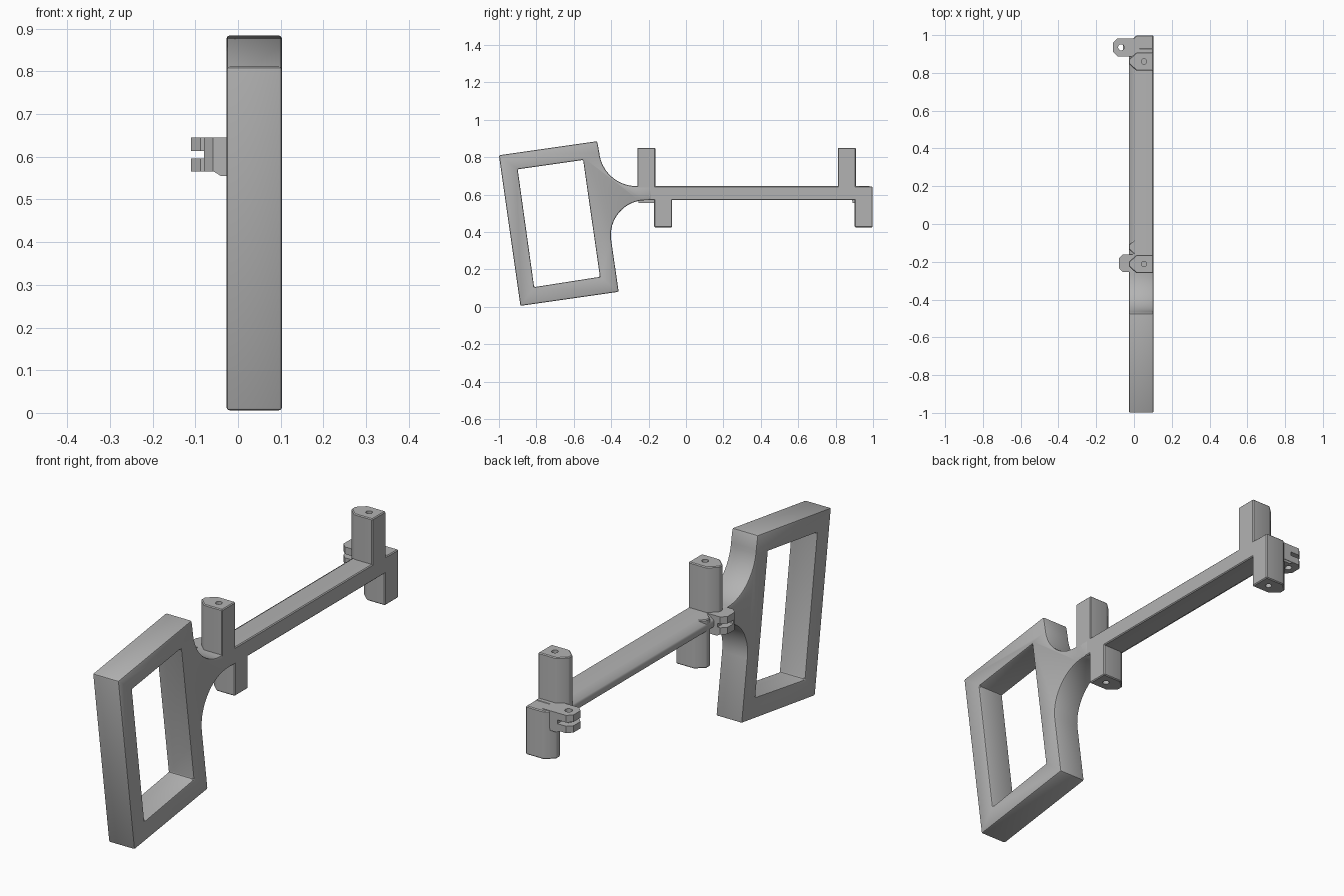
import bpy, math
from mathutils import Vector

cube = bpy.data.objects.get("Cube")
if cube:
    bpy.data.objects.remove(cube, do_unlink=True)

grey = bpy.data.materials.new("plain grey")
grey.use_nodes = True
colour = (0.45, 0.45, 0.45, 1)
grey.diffuse_color = colour
grey.node_tree.nodes["Principled BSDF"].inputs["Base Color"].default_value = colour

LEFT, RIGHT = 0.103, -0.027


def prism(name, outline, axis, low, high):
    """Extrude a 2D outline along x, y or z."""
    def place(p, t):
        return {"x": (t, p[0], p[1]), "y": (p[0], t, p[1]), "z": (p[0], p[1], t)}[axis]
    n = len(outline)
    area = sum(outline[i - 1][0] * outline[i][1] - outline[i][0] * outline[i - 1][1] for i in range(n))
    if (area < 0) != (axis == "y"):
        outline = outline[::-1]
    verts = [place(p, low) for p in outline] + [place(p, high) for p in outline]
    faces = [tuple(reversed(range(n))), tuple(range(n, 2 * n))]
    faces += [(i, (i + 1) % n, (i + 1) % n + n, i + n) for i in range(n)]
    mesh = bpy.data.meshes.new(name)
    mesh.from_pydata(verts, [], faces)
    mesh.materials.append(grey)
    obj = bpy.data.objects.new(name, mesh)
    bpy.context.collection.objects.link(obj)
    return obj


def activate(obj):
    bpy.ops.object.select_all(action="DESELECT")
    obj.select_set(True)
    bpy.context.view_layer.objects.active = obj


def cut(obj, cutter):
    activate(obj)
    mod = obj.modifiers.new("cut", "BOOLEAN")
    mod.operation, mod.solver, mod.object = "DIFFERENCE", "EXACT", cutter
    bpy.ops.object.modifier_apply(modifier=mod.name)
    bpy.data.objects.remove(cutter, do_unlink=True)


def soften(obj, width, segments=2):
    activate(obj)
    mod = obj.modifiers.new("soft edges", "BEVEL")
    mod.width, mod.segments = width, segments
    mod.limit_method, mod.angle_limit = "ANGLE", math.radians(30)
    bpy.ops.object.modifier_apply(modifier=mod.name)
    bpy.ops.object.shade_smooth_by_angle(angle=math.radians(30))


def arc(cx, cy, r, start, end, steps=16):
    return [(cx + r * math.cos(math.radians(start + (end - start) * i / steps)),
             cy + r * math.sin(math.radians(start + (end - start) * i / steps)))
            for i in range(steps + 1)]


def drill(obj, x, y, low, high, r=0.014):
    cut(obj, prism("drill", arc(x, y, r, 0, 345, 23), "z", low, high))


# Tilted handle flaring into the bar
outline = [(-0.885, 0.005), (-1.0, 0.81), (-0.475, 0.885)]
outline += arc(-0.265, 0.845, 0.2, 186, 270)
outline += [(-0.18, 0.645), (-0.18, 0.57)]
outline += arc(-0.215, 0.383, 0.187, 90, 188)
outline += [(-0.36, 0.08)]
handle = prism("handle", outline, "x", RIGHT, LEFT)
window = [(-0.9, 0.735), (-0.55, 0.785), (-0.46, 0.16), (-0.812, 0.105)]
cut(handle, prism("window", window, "x", -0.2, 0.2))
soften(handle, 0.009)

# Long bar, chamfered along its right side
bar = prism("bar", [(LEFT, 0.57), (LEFT, 0.645), (0.005, 0.645), (RIGHT, 0.622),
                    (RIGHT, 0.593), (0.005, 0.57)], "y", -0.2, 0.93)
soften(bar, 0.004, 1)


# Five-sided posts above and below the bar, with blind holes
def post(name, y, low, high, hole_z):
    shape = [(LEFT, y - 0.048), (LEFT, y + 0.048), (0.012, y + 0.048), (RIGHT, y + 0.012),
             (RIGHT, y - 0.012), (0.012, y - 0.048)]
    obj = prism(name, shape, "z", low, high)
    soften(obj, 0.004, 1)
    drill(obj, 0.053, y, hole_z - 0.08, hole_z + 0.08)


for label, y in (("front", -0.212), ("rear", 0.86)):
    post(label + "_upper_post", y, 0.58, 0.85, 0.85)
    post(label + "_lower_post", y + 0.09, 0.425, 0.643, 0.425)


# Slotted lugs on the right side
def lug(name, x, y, slot_y):
    h, c = 0.047, 0.022
    shape = [(0.03, y - h), (x + c, y - h), (x, y - h + c), (x, y + h - c), (x + c, y + h), (0.03, y + h)]
    obj = prism(name, shape, "z", 0.565, 0.645)
    slot = [(x - 0.1, slot_y), (-0.045, slot_y), (-0.045, y + 0.1), (x - 0.1, y + 0.1)]
    cut(obj, prism("slot", slot, "z", 0.596, 0.613))
    return obj


lug("front_lug", -0.08, -0.208, -0.225)
rear = lug("rear_lug", -0.11, 0.935, 0.8)
drill(rear, -0.068, 0.935, 0.5, 0.7, 0.016)

# Thicker roots where the lugs meet the body
for label, y in (("front", -0.208), ("rear", 0.935)):
    root = prism(label + "_lug_root", [(0.03, 0.555), (-0.04, 0.555), (-0.058, 0.566), (-0.058, 0.58),
                                       (-0.03, 0.6), (-0.03, 0.645), (0.03, 0.645)], "y", y - 0.045, y + 0.045)
